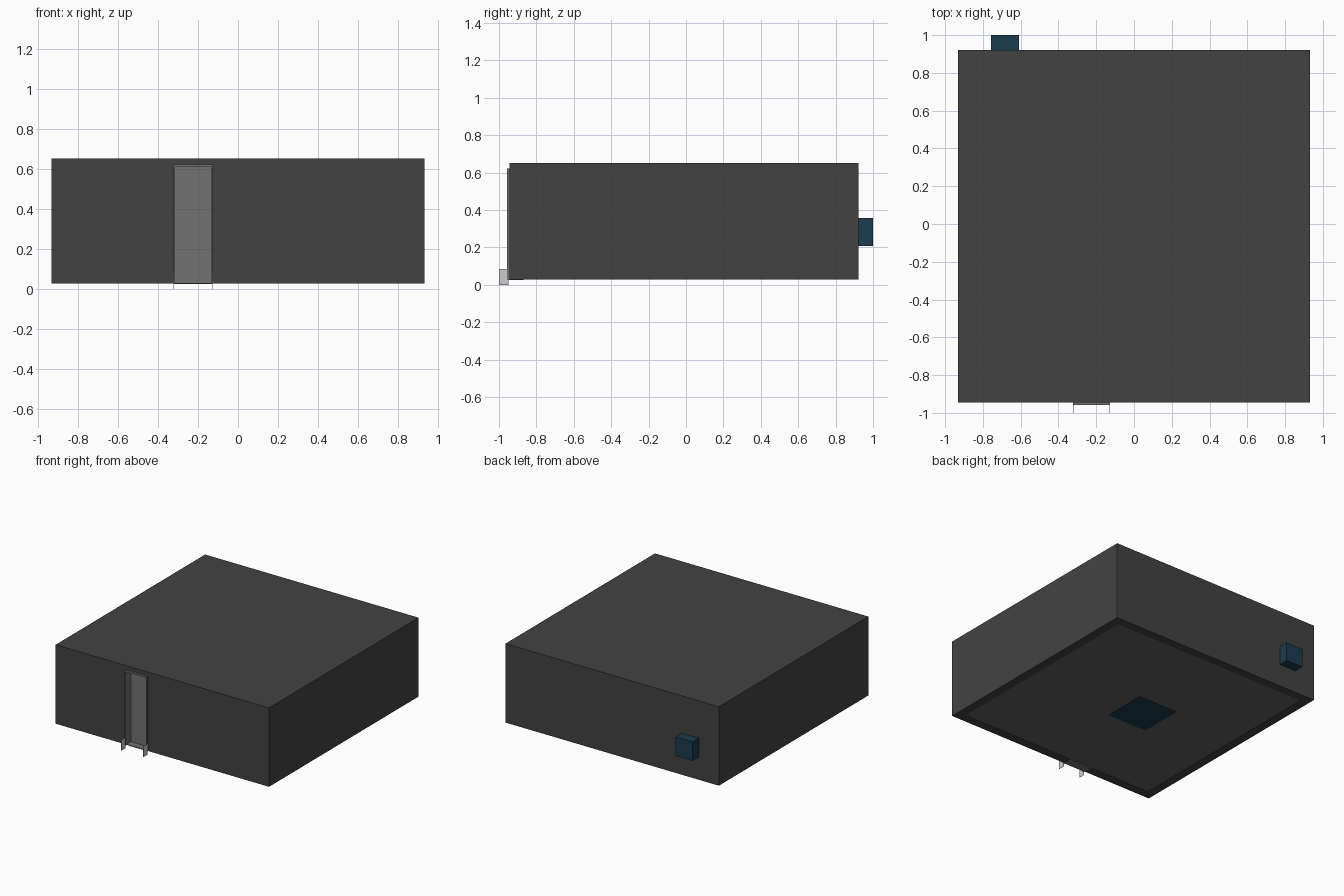
import bpy

if "Cube" in bpy.data.objects:
    bpy.data.objects.remove(bpy.data.objects["Cube"])


def material(name, rgb):
    m = bpy.data.materials.new(name)
    m.diffuse_color = (*rgb, 1)
    m.use_nodes = True
    m.node_tree.nodes["Principled BSDF"].inputs["Base Color"].default_value = m.diffuse_color
    return m


DARK = material("dark_wall", (0.055, 0.055, 0.055))
MID = material("door_grey", (0.17, 0.17, 0.17))
FLOOR = material("floor_grey", (0.12, 0.12, 0.12))
TEAL = material("teal", (0.011, 0.045, 0.075))


def box(name, x, y, z, mat=None):
    """Axis-aligned box from (min, max) ranges."""
    lo, hi = zip(x, y, z)
    bpy.ops.mesh.primitive_cube_add(
        size=1, location=[(a + b) / 2 for a, b in zip(lo, hi)])
    ob = bpy.context.object
    ob.name = name
    ob.scale = [b - a for a, b in zip(lo, hi)]
    bpy.ops.object.transform_apply(location=False, rotation=False, scale=True)
    if mat:
        ob.data.materials.append(mat)
    return ob


def cut(target, cutter):
    cutter.hide_render = True
    cutter.hide_viewport = True
    cutter.display_type = 'WIRE'
    mod = target.modifiers.new(cutter.name, 'BOOLEAN')
    mod.operation = 'DIFFERENCE'
    mod.solver = 'EXACT'
    mod.object = cutter


# Hollow building shell, open underneath, with a doorway in the front wall
DX0, DX1, DTOP = -0.322, -0.127, 0.622
shell = box("building_shell", (-0.933, 0.933), (-0.945, 0.922), (0.028, 0.652), DARK)
cut(shell, box("room_cutter", (-0.863, 0.863), (-0.875, 0.852), (-0.1, 0.63), DARK))
cut(shell, box("doorway_cutter", (DX0 + 0.004, DX1 - 0.004), (-1.1, -0.8),
               (-0.1, DTOP - 0.004), DARK))

# Floor panel and the central plinth that shows through it
box("floor", (-0.862, 0.862), (-0.874, 0.851), (0.029, 0.045), FLOOR)
box("central_plinth", (-0.28, 0.07), (-0.205, 0.15), (0.027, 0.2), TEAL)

# Door frame: two jambs, a lintel and a sill around the recessed door
T = 0.008
for side, x in (("left", DX0), ("right", DX1 - T)):
    box(f"{side}_door_jamb", (x, x + T), (-0.957, -0.87), (0.025, DTOP), MID)
box("door_lintel", (DX0 + T, DX1 - T), (-0.957, -0.87), (DTOP - 0.013, DTOP), MID)
box("door_sill", (DX0 + T, DX1 - T), (-0.945, -0.87), (0.025, 0.031), MID)
box("door", (DX0 + T, DX1 - T), (-0.89, -0.875), (0.031, DTOP - 0.013), MID)

# Thin step plates standing in front of each jamb
for side, x in (("left", DX0), ("right", DX1 - 0.002)):
    box(f"{side}_step_plate", (x, x + 0.002), (-1.0, -0.948), (0, 0.085))

# Utility box on the back wall
box("utility_box", (-0.758, -0.61), (0.921, 1.0), (0.207, 0.357), TEAL)
